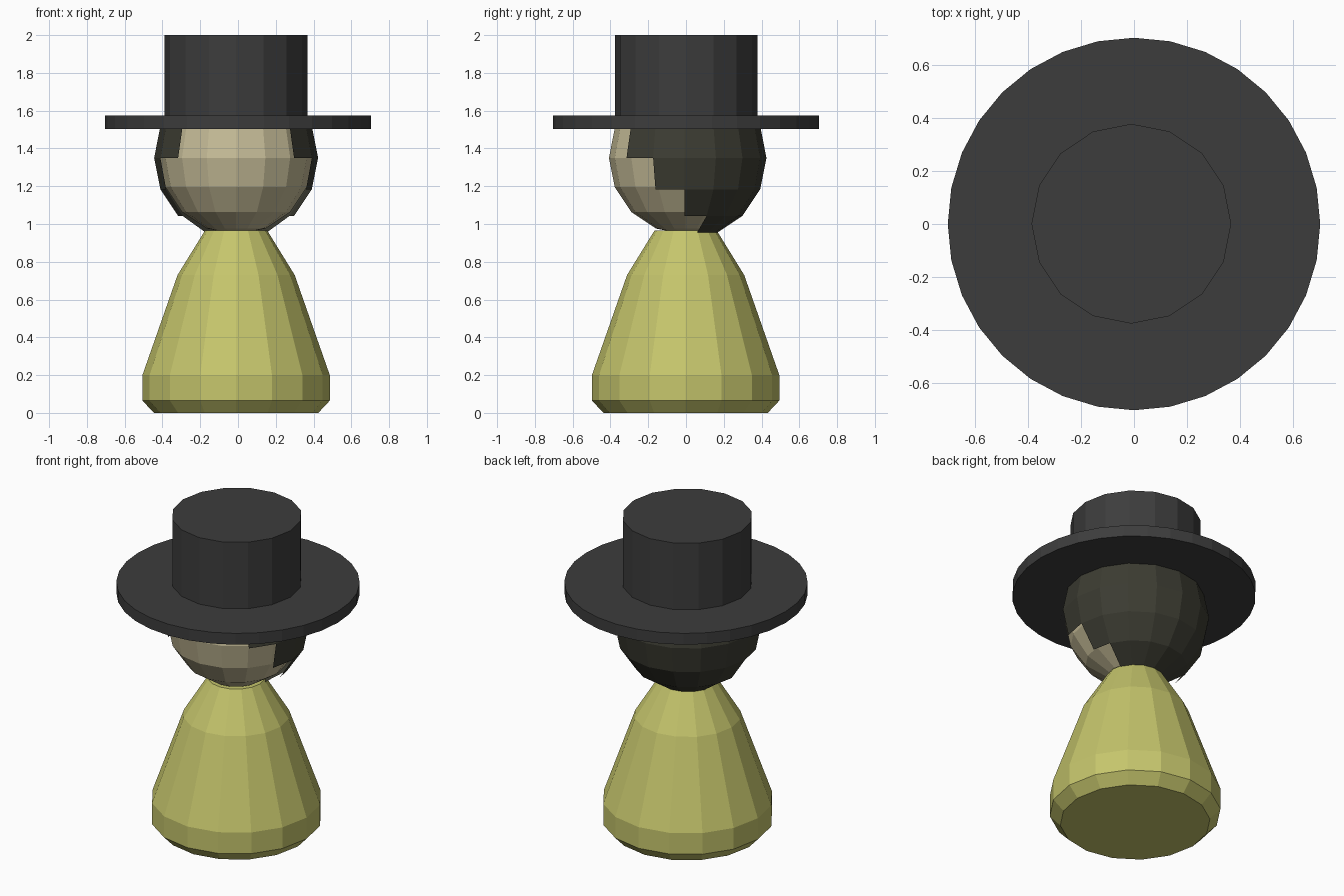
import bpy, bmesh
from math import pi, sin, cos, atan2, degrees

if "Cube" in bpy.data.objects:
    bpy.data.objects.remove(bpy.data.objects["Cube"])

SIDES = 16
CX = -0.01  # body, head and crown sit slightly left of the brim


def make_object(name, bm, color, location):
    mesh = bpy.data.meshes.new(name)
    bmesh.ops.recalc_face_normals(bm, faces=bm.faces[:])
    bm.to_mesh(mesh)
    bm.free()
    mat = bpy.data.materials.new(name + "_color")
    mat.diffuse_color = (*color, 1)
    mat.use_nodes = True
    mat.node_tree.nodes["Principled BSDF"].inputs["Base Color"].default_value = mat.diffuse_color
    mesh.materials.append(mat)
    obj = bpy.data.objects.new(name, mesh)
    obj.location = location
    bpy.context.collection.objects.link(obj)
    return obj


def lathe(name, profile, sides, color, location):
    """Capped turned solid from (radius, z) pairs."""
    bm = bmesh.new()
    rings = [[bm.verts.new((r * cos(2 * pi * i / sides), r * sin(2 * pi * i / sides), z))
              for i in range(sides)] for r, z in profile]
    for low, high in zip(rings, rings[1:]):
        for i in range(sides):
            j = (i + 1) % sides
            bm.faces.new((low[i], low[j], high[j], high[i]))
    bm.faces.new(rings[0][::-1])
    bm.faces.new(rings[-1])
    return make_object(name, bm, color, location)


def ball(radius):
    bm = bmesh.new()
    bmesh.ops.create_uvsphere(bm, u_segments=SIDES, v_segments=8, radius=radius)
    return bm


DARK = (0.046, 0.046, 0.046)

# Robe-like body
lathe("body", [(0.435, 0), (0.496, 0.065), (0.496, 0.2), (0.31, 0.73), (0.165, 0.965)],
      SIDES, (0.56, 0.56, 0.15), (CX, -0.002, 0))

# Head
make_object("head", ball(0.405), (0.56, 0.5, 0.31), (CX, -0.003, 1.35))

# Hair shell: the face opening widens by one column per row downwards
bm = ball(0.434)
face_faces = []
for f in bm.faces:
    c = f.calc_center_median()
    from_front = abs(degrees(atan2(c.x, -c.y)))
    row = int(-degrees(atan2(c.z, c.xy.length)) // 22.5)  # 0 = just below the middle
    if row >= -1 and from_front < 45 + 22.5 * (row + 1):
        face_faces.append(f)
bmesh.ops.delete(bm, geom=face_faces, context='FACES')
make_object("hair", bm, (0.045, 0.045, 0.032), (CX, -0.008, 1.35))

# Hat
lathe("hat_brim", [(0.705, 1.503), (0.705, 1.575)], 32, DARK, (0, 0, 0))
lathe("hat_crown", [(0.378, 1.54), (0.378, 2.0)], SIDES, DARK, (CX, 0.001, 0))
